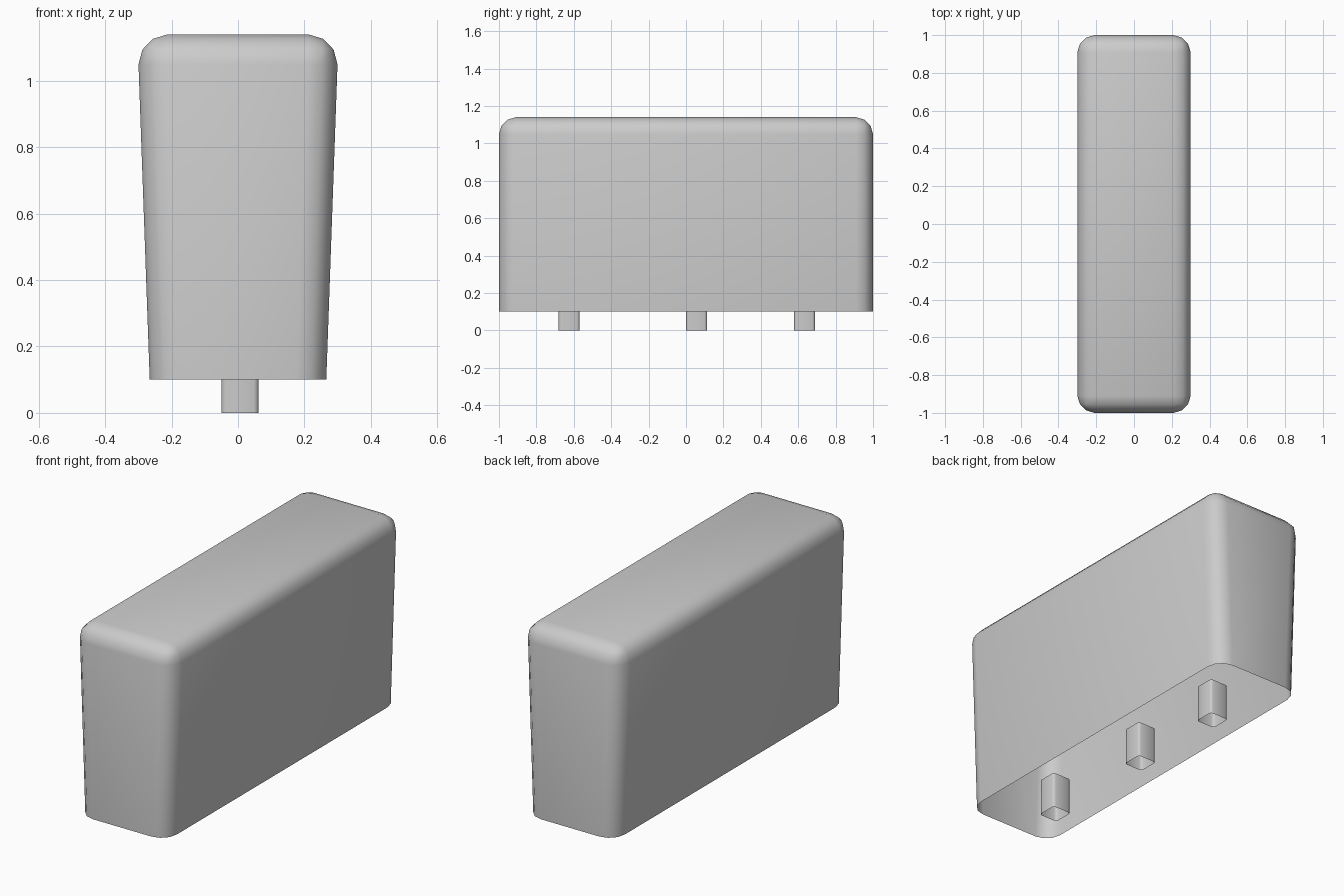
import bpy, bmesh

if "Cube" in bpy.data.objects:
    bpy.data.objects.remove(bpy.data.objects["Cube"])


def open_box(name, center, bottom, top, z0, z1, radius, segments, open_top):
    """Thin-walled rounded box, open underneath; bottom/top are (half x, half y)."""
    bm = bmesh.new()
    cx, cy = center
    rings = []
    for (hx, hy), z in ((bottom, z0), (top, z1)):
        rings.append([bm.verts.new((cx + sx * hx, cy + sy * hy, z))
                      for sx, sy in ((-1, -1), (1, -1), (1, 1), (-1, 1))])
    lo, hi = rings
    for i in range(4):
        j = (i + 1) % 4
        bm.faces.new((lo[i], lo[j], hi[j], hi[i]))
    if not open_top:
        bm.faces.new(hi)
    # round every edge except the open rims
    edges = [e for e in bm.edges if len(e.link_faces) == 2]
    bmesh.ops.bevel(bm, geom=edges, offset=radius, offset_type='OFFSET',
                    segments=segments, profile=0.5, affect='EDGES', clamp_overlap=True)
    bmesh.ops.recalc_face_normals(bm, faces=bm.faces)
    mesh = bpy.data.meshes.new(name)
    bm.to_mesh(mesh)
    bm.free()
    for p in mesh.polygons:
        p.use_smooth = True
    obj = bpy.data.objects.new(name, mesh)
    bpy.context.collection.objects.link(obj)
    return obj


# Tapered hollow shell with rounded top and corners
open_box("body_shell", (0, 0), (0.266, 1.0), (0.303, 1.0), 0.1, 1.14, 0.09, 3, False)

# Three small hollow pegs poking out of the open underside
for n, y in enumerate((-0.625, 0.057, 0.634)):
    open_box(f"peg_{n + 1}", (0.006, y), (0.056, 0.056), (0.056, 0.056),
             0.0, 0.2, 0.014, 2, True)
